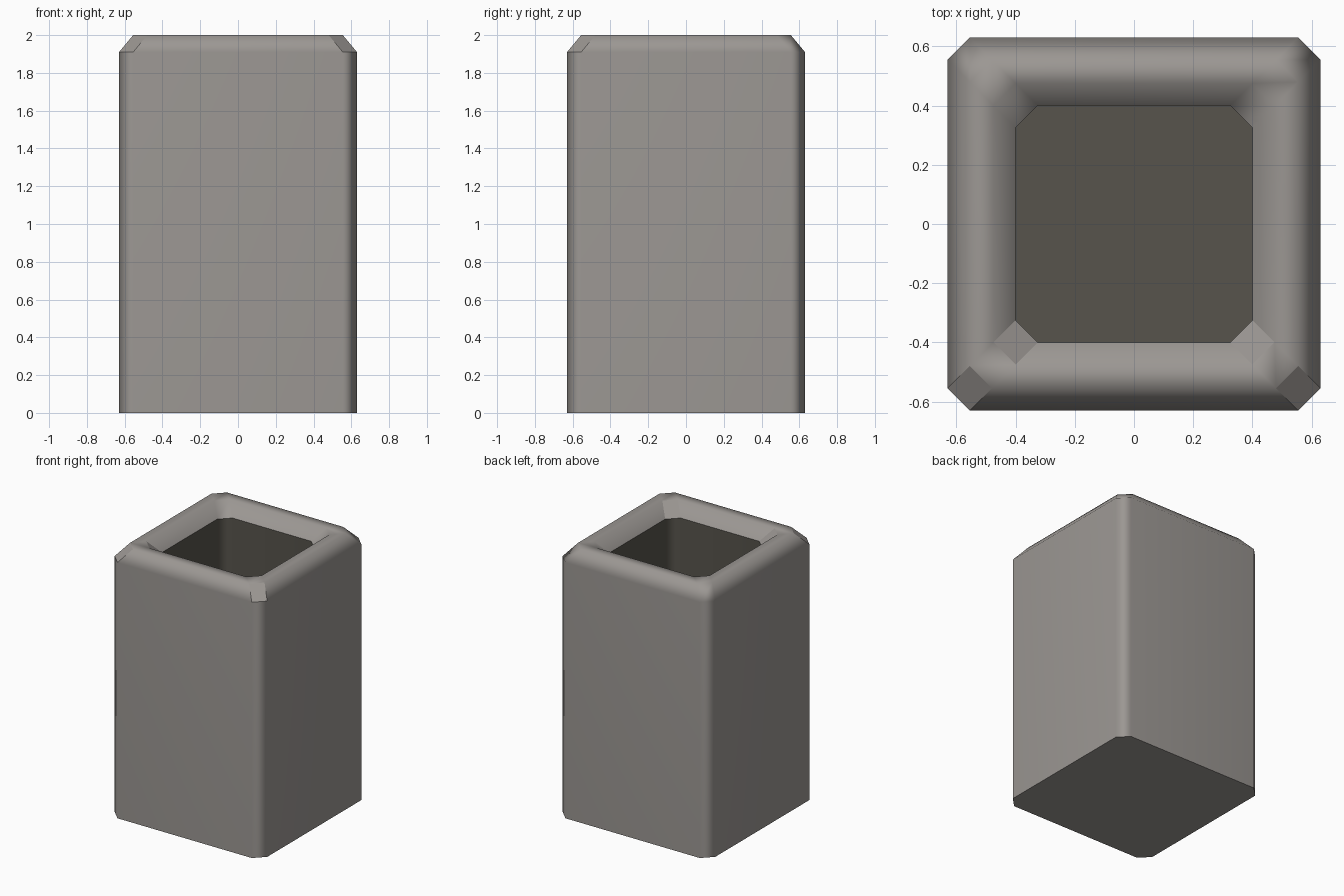
import bpy, bmesh, math

if "Cube" in bpy.data.objects:
    bpy.data.objects.remove(bpy.data.objects["Cube"])


def make_material(name, colour):
    m = bpy.data.materials.new(name)
    m.diffuse_color = (*colour, 1)
    m.use_nodes = True
    m.node_tree.nodes["Principled BSDF"].inputs["Base Color"].default_value = m.diffuse_color
    return m


CHAMFER = 0.075
# (half width, height) from outer foot, over the rim, down to the inner floor
PROFILE = [(0.63, 0), (0.63, 1.91), (0.555, 2), (0.475, 2), (0.40, 1.91), (0.40, 0.2)]


def ring(bm, h, z):
    # square with cut corners, counter-clockwise
    c = h - CHAMFER
    pts = [(h, -c), (h, c), (c, h), (-c, h), (-h, c), (-h, -c), (-c, -h), (c, -h)]
    return [bm.verts.new((x, y, z)) for x, y in pts]


bm = bmesh.new()
rings = [ring(bm, h, z) for h, z in PROFILE]

# outer walls, rounded rim and dark inner walls
for k in range(len(rings) - 1):
    a, b = rings[k], rings[k + 1]
    for i in range(8):
        j = (i + 1) % 8
        f = bm.faces.new((a[i], a[j], b[j], b[i]))
        f.smooth = True
        f.material_index = 1 if k == 4 else 0
        # crisp facets on the two front corners of the rim
        if k in (1, 3) and i in (5, 7):
            f.smooth = False
            for e in f.edges:
                e.smooth = False

# underside and inner floor
bm.faces.new(list(reversed(rings[0])))
bm.faces.new(rings[-1]).material_index = 1

# sharp edges at foot and floor, and where the colour changes
bm.normal_update()
for e in bm.edges:
    f1, f2 = e.link_faces
    if e.calc_face_angle() > math.radians(65) or f1.material_index != f2.material_index:
        e.smooth = False

mesh = bpy.data.meshes.new("square_container")
bm.to_mesh(mesh)
bm.free()
mesh.materials.append(make_material("warm grey", (0.33, 0.31, 0.292)))
mesh.materials.append(make_material("dark olive grey", (0.095, 0.088, 0.072)))

container = bpy.data.objects.new("square_container", mesh)
bpy.context.collection.objects.link(container)

# keep the big walls flat while the rim shades smoothly
wn = container.modifiers.new("weighted_normals", 'WEIGHTED_NORMAL')
wn.keep_sharp = True
